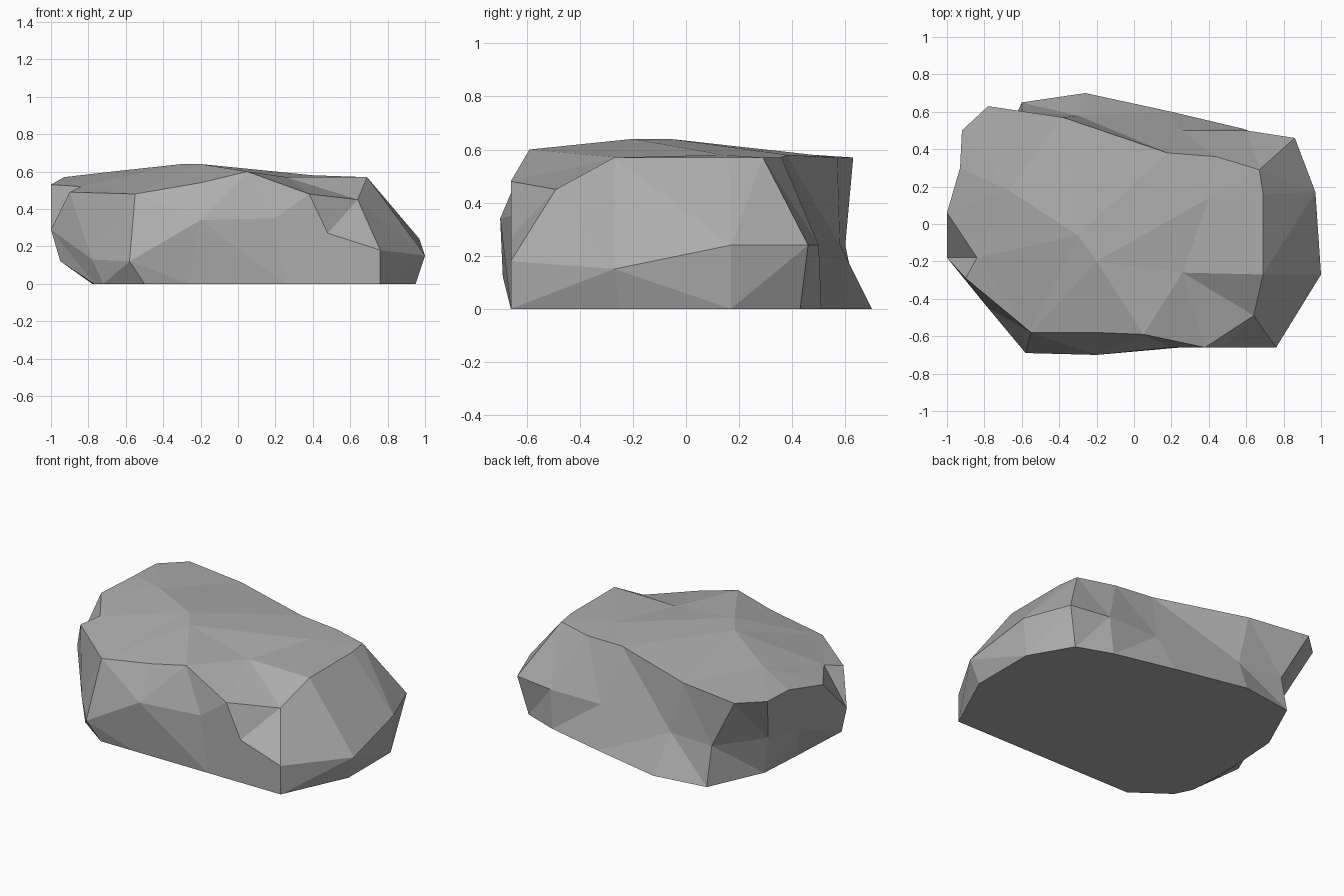
import bpy
import bmesh
from mathutils import Vector
from mathutils.geometry import delaunay_2d_cdt

default_cube = bpy.data.objects.get("Cube")
if default_cube:
    bpy.data.objects.remove(default_cube, do_unlink=True)


def make_material(name, colour):
    material = bpy.data.materials.new(name)
    material.use_nodes = True
    material.diffuse_color = colour
    shader = material.node_tree.nodes["Principled BSDF"]
    shader.inputs["Base Color"].default_value = colour
    shader.inputs["Roughness"].default_value = 0.9
    return material


# Outlines run counterclockwise from the front left corner, in hundredths
ground_outline = [
    (76, -66), (95, -25), (95, 17), (80, 43), (58, 51), (20, 60),
    (-26, 70), (-60, 65), (-76, 30), (-78, 0), (-78, -30), (-77, -40),
    (-72, -50), (-50, -66), (-26, -66), (25, -66), (50, -66)]
waist_outline = [
    (76, -66, 18), (100, -27, 15), (97, 17, 24), (86, 46, 24),
    (60, 50, 24), (25, 50, 24), (-30, 58, 24), (-60, 60, 24),
    (-80, 32, 24), (-88, 12, 24), (-95, -20, 12), (-100, -18, 29),
    (-78, -45, 13), (-58, -69, 12), (-20, -70, 34), (20, -66, 35),
    (48, -66, 27)]
rim_outline = [
    (64, -49, 45), (69, -27, 57), (69, 16, 57), (67, 29, 57),
    (44, 36, 57), (18, 38, 58), (-38, 57, 57), (-78, 63, 57),
    (-92, 50, 57), (-93, 30, 57), (-100, 6, 53), (-84, -18, 52),
    (-90, -29, 49), (-55, -58, 48), (-20, -58, 54), (5, -59, 60),
    (38, -66, 48)]
crown_points = [(-30, -6, 64), (-20, -20, 64), (-67, 18, 60),
                (40, 14, 58), (26, -26, 57)]


def add_points(bm, points):
    return [bm.verts.new(Vector(point).to_3d() / 100) for point in points]


def bridge(bm, lower, upper):
    count = len(lower)
    for i in range(count):
        j = (i + 1) % count
        bm.faces.new((lower[i], lower[j], upper[j], upper[i]))


def build_rock(name, material):
    bm = bmesh.new()
    ground = add_points(bm, ground_outline)
    waist = add_points(bm, waist_outline)
    rim = add_points(bm, rim_outline)
    crown = add_points(bm, crown_points)

    # Faceted sides
    bridge(bm, ground, waist)
    bridge(bm, waist, rim)
    bmesh.ops.triangulate(bm, faces=bm.faces[:], quad_method="BEAUTY")

    # Flat underside
    bm.faces.new(ground[::-1])

    # Crown: triangles between the rim and the high points
    top = rim + crown
    boundary = list(range(len(rim)))
    result = delaunay_2d_cdt([v.co.to_2d() for v in top], [], [boundary], 1, 1e-5)
    triangles, sources = result[2], result[3]
    for triangle in triangles:
        bm.faces.new([top[sources[i][0]] for i in triangle])

    bmesh.ops.recalc_face_normals(bm, faces=bm.faces[:])
    mesh = bpy.data.meshes.new(name)
    bm.to_mesh(mesh)
    bm.free()
    mesh.materials.append(material)
    rock = bpy.data.objects.new(name, mesh)
    bpy.context.collection.objects.link(rock)
    return rock


stone_grey = make_material("stone_grey", (0.42, 0.42, 0.42, 1))
build_rock("rock", stone_grey)
